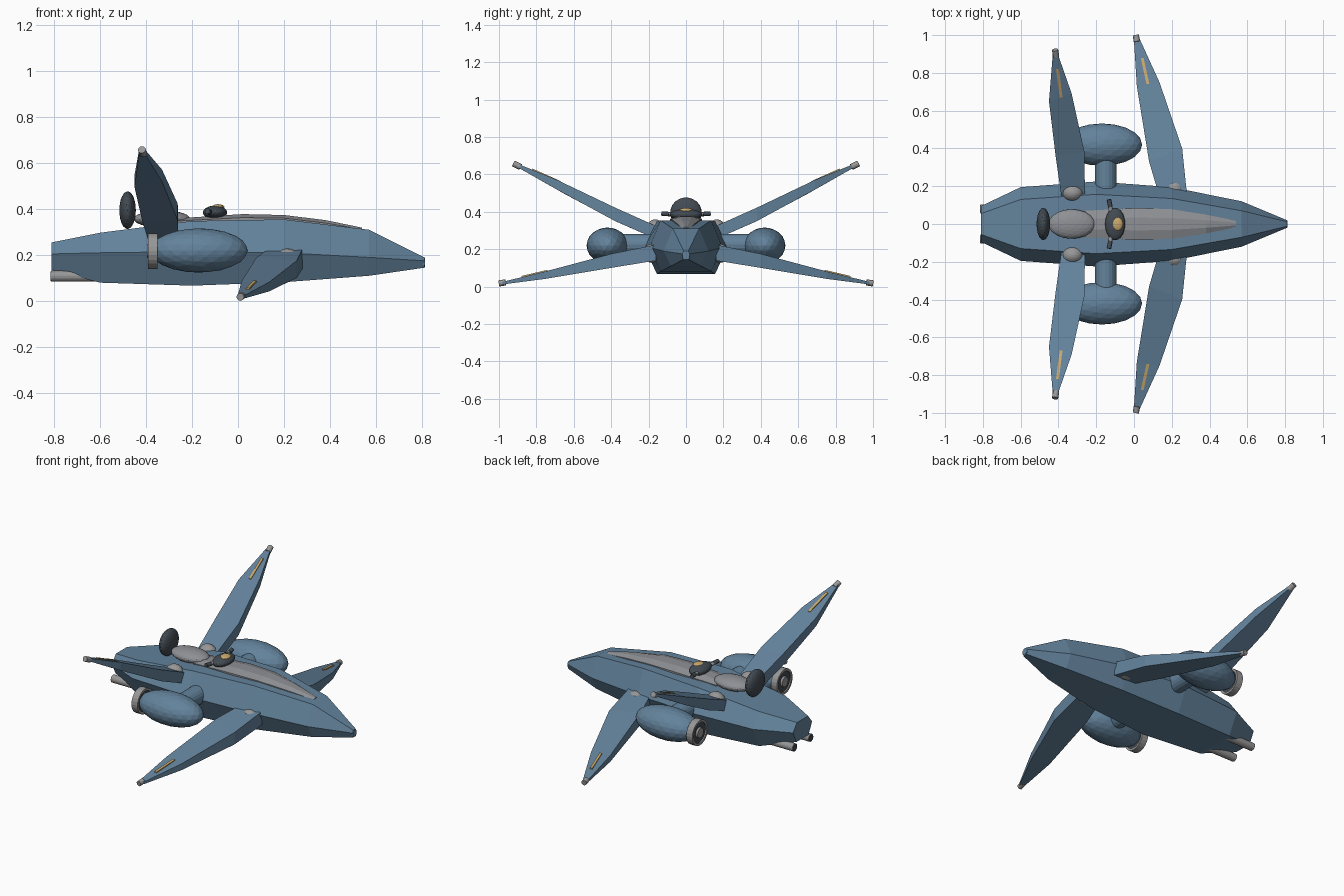
import bpy, bmesh, math
from mathutils import Vector, Matrix

if "Cube" in bpy.data.objects:
    bpy.data.objects.remove(bpy.data.objects["Cube"])


def material(name, rgb):
    m = bpy.data.materials.new(name)
    m.diffuse_color = (*rgb, 1)
    m.use_nodes = True
    m.node_tree.nodes["Principled BSDF"].inputs["Base Color"].default_value = m.diffuse_color
    return m


BLUE = material("hull blue", (0.125, 0.225, 0.33))
GREY = material("metal grey", (0.31, 0.31, 0.31))
CANOPY = material("canopy grey", (0.27, 0.28, 0.30))
DARK = material("dark slate", (0.055, 0.07, 0.085))
GOLD = material("gold", (0.58, 0.39, 0.15))


def finish(name, bm, mat):
    bmesh.ops.recalc_face_normals(bm, faces=bm.faces[:])
    me = bpy.data.meshes.new(name)
    bm.to_mesh(me)
    bm.free()
    me.materials.append(mat)
    ob = bpy.data.objects.new(name, me)
    bpy.context.collection.objects.link(ob)
    return ob


def loft(name, sections, mat):
    """Skin a row of closed cross-sections and cap both ends."""
    bm = bmesh.new()
    rings = [[bm.verts.new(p) for p in s] for s in sections]
    n = len(rings[0])
    for a, b in zip(rings, rings[1:]):
        for i in range(n):
            j = (i + 1) % n
            bm.faces.new((a[i], a[j], b[j], b[i]))
    bm.faces.new(rings[0])
    bm.faces.new(rings[-1])
    return finish(name, bm, mat)


def ellipsoid(name, loc, radii, mat, sub=3):
    bm = bmesh.new()
    bmesh.ops.create_icosphere(bm, subdivisions=sub, radius=1)
    bm.transform(Matrix.Translation(loc) @ Matrix.Diagonal((*radii, 1)))
    return finish(name, bm, mat)


def rod(name, a, b, r1, mat, r2=None, sides=20):
    """Cylinder or cone running from a to b."""
    a, b = Vector(a), Vector(b)
    bm = bmesh.new()
    bmesh.ops.create_cone(bm, cap_ends=True, segments=sides, radius1=r1,
                          radius2=r1 if r2 is None else r2, depth=(b - a).length)
    rot = (b - a).to_track_quat('Z', 'Y').to_matrix().to_4x4()
    bm.transform(Matrix.Translation((a + b) / 2) @ rot)
    return finish(name, bm, mat)


def lathe_x(name, center, profile, mat, sides=24):
    """Revolve a closed (x, radius) profile about the x direction."""
    bm = bmesh.new()
    rings = []
    for k in range(sides):
        t = 2 * math.pi * k / sides
        rings.append([bm.verts.new((center[0] + x, center[1] + r * math.cos(t),
                                    center[2] + r * math.sin(t))) for x, r in profile])
    n = len(profile)
    for k in range(sides):
        a, b = rings[k], rings[(k + 1) % sides]
        for i in range(n):
            j = (i + 1) % n
            bm.faces.new((a[i], a[j], b[j], b[i]))
    return finish(name, bm, mat)


# hull: hexagonal loft; x, chine width, shoulder width, floor width, top, chine, floor
hull = [(-0.81, 0.095, 0.055, 0.06, 0.255, 0.205, 0.135),
        (-0.60, 0.195, 0.13, 0.13, 0.297, 0.21, 0.08),
        (-0.20, 0.225, 0.157, 0.155, 0.348, 0.215, 0.067),
        (0.20, 0.195, 0.135, 0.135, 0.355, 0.21, 0.082),
        (0.57, 0.12, 0.07, 0.08, 0.31, 0.19, 0.11),
        (0.81, 0.02, 0.012, 0.014, 0.19, 0.175, 0.145)]
loft("hull", [[(x, s, t), (x, c, m), (x, f, b), (x, -f, b), (x, -c, m), (x, -s, t)]
              for x, c, s, f, t, m, b in hull], BLUE)
rod("nose_cap", (0.80, 0, 0.168), (0.812, 0, 0.168), 0.022, BLUE, sides=6)

# canopy: long pale spine on top of the hull; x, half width, top, base
spine = [(-0.26, 0.07, 0.36, 0.33), (0.02, 0.085, 0.378, 0.34), (0.20, 0.078, 0.374, 0.34),
         (0.38, 0.05, 0.352, 0.32), (0.54, 0.018, 0.319, 0.30)]
loft("canopy", [[(x, w, b), (x, w, b + 0.6 * (t - b)), (x, w * 0.4, t), (x, -w * 0.4, t),
                 (x, -w, b + 0.6 * (t - b)), (x, -w, b)] for x, w, t, b in spine], CANOPY)

# saddle, backrest and control console
ellipsoid("saddle", (-0.33, 0, 0.357), (0.123, 0.078, 0.038), CANOPY)
ellipsoid("backrest", (-0.48, 0, 0.395), (0.036, 0.085, 0.082), DARK)
ellipsoid("console", (-0.10, 0, 0.385), (0.053, 0.086, 0.03), DARK)
ellipsoid("console_display", (-0.087, 0, 0.408), (0.028, 0.036, 0.013), GOLD)

# wings are tapering slabs: (leading x, y, z), (trailing x, y, z), thickness, root to tip
rear = [((-0.26, 0.15, 0.285), (-0.385, 0.15, 0.285), 0.07),
        ((-0.262, 0.38, 0.387), (-0.415, 0.36, 0.378), 0.072),
        ((-0.33, 0.69, 0.545), (-0.45, 0.65, 0.522), 0.052),
        ((-0.405, 0.905, 0.65), (-0.43, 0.90, 0.648), 0.018)]
front = [((0.28, 0.16, 0.182), (0.13, 0.16, 0.182), 0.085),
         ((0.255, 0.40, 0.138), (0.08, 0.33, 0.152), 0.075),
         ((0.135, 0.75, 0.062), (0.015, 0.73, 0.066), 0.04),
         ((0.03, 0.98, 0.019), (0.0, 0.97, 0.021), 0.014)]
# name, sections, root joint, tip cap ends, stripe ends (on the upper surface)
wings = [("rear_wing", rear, (-0.325, 0.165, 0.31),
          ((-0.412, 0.885, 0.64), (-0.418, 0.922, 0.658)),
          ((-0.386, 0.67, 0.560), (-0.405, 0.82, 0.627))),
         ("front_wing", front, (0.215, 0.185, 0.178),
          ((0.015, 0.965, 0.023), (0.01, 0.999, 0.0175)),
          ((0.074, 0.74, 0.086), (0.043, 0.88, 0.053)))]

for side, tag in ((1, "left"), (-1, "right")):
    def m(p):
        return Vector((p[0], p[1] * side, p[2]))

    for name, secs, joint, tip, stripe in wings:
        rings = []
        for le, te, th in secs:
            up = Vector((0, 0, th / 2))
            rings.append([m(le) + up, m(te) + up, m(te) - up, m(le) - up])
        loft(f"{name}_{tag}", rings, BLUE)
        ellipsoid(f"{name}_joint_{tag}", m(joint), (0.055, 0.046, 0.05), GREY)
        rod(f"{name}_tip_{tag}", m(tip[0]), m(tip[1]), 0.0165, GREY)
        # painted stripe plate
        w, h = Vector((0.0075, 0, 0)), Vector((0, 0, 0.004))
        loft(f"{name}_stripe_{tag}", [[m(p) - w - h, m(p) + w - h, m(p) + w + h, m(p) - w + h]
                                      for p in stripe], GOLD)

    # engine pod with strut, exhaust ring and hub
    ellipsoid(f"engine_pod_{tag}", m((-0.17, 0.42, 0.22)), (0.213, 0.112, 0.096), BLUE)
    rod(f"pod_strut_{tag}", m((-0.15, 0.14, 0.225)), m((-0.15, 0.36, 0.225)), 0.057, BLUE)
    c = m((-0.37, 0.42, 0.218))
    lathe_x(f"exhaust_ring_{tag}", c,
            [(-0.022, 0.064), (-0.022, 0.078), (0.02, 0.078), (0.02, 0.064)], GREY)
    rod(f"exhaust_inside_{tag}", c + Vector((0.015, 0, 0)), c + Vector((-0.014, 0, 0)), 0.066, DARK, sides=24)
    rod(f"exhaust_hub_{tag}", c, c + Vector((-0.026, 0, 0)), 0.036, GREY, 0.03)

    # small tail thrusters under the stern
    rod(f"tail_thruster_{tag}", m((-0.58, 0.08, 0.108)), m((-0.812, 0.08, 0.108)), 0.024, GREY)
    rod(f"tail_thruster_mouth_{tag}", m((-0.808, 0.08, 0.108)), m((-0.815, 0.08, 0.108)), 0.02, DARK)

    # handlebar with dark grip
    rod(f"handlebar_{tag}", m((-0.115, 0.03, 0.383)), m((-0.128, 0.10, 0.388)), 0.011, GREY)
    rod(f"grip_{tag}", m((-0.125, 0.09, 0.388)), m((-0.133, 0.13, 0.391)), 0.012, DARK)
